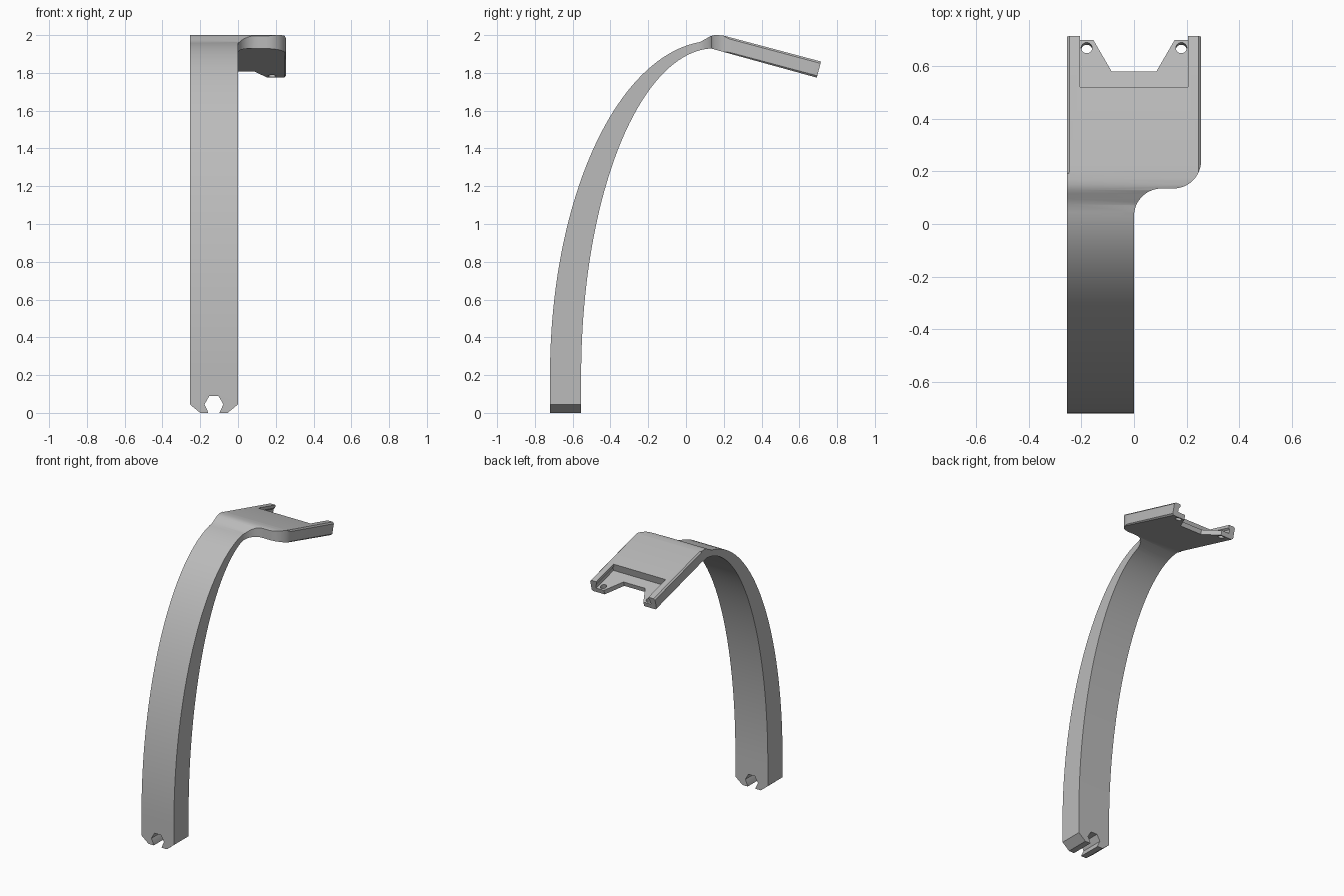
import bpy, bmesh, math
from mathutils import Matrix, Vector

cube = bpy.data.objects.get("Cube")
if cube:
    bpy.data.objects.remove(cube, do_unlink=True)

grey = bpy.data.materials.new("plain_grey")
grey.use_nodes = True
COLOUR = (0.5, 0.5, 0.5, 1)
grey.diffuse_color = COLOUR
grey.node_tree.nodes["Principled BSDF"].inputs["Base Color"].default_value = COLOUR

HALF = 0.255          # half width of the plate
THICK = 0.088         # thickness of the plate
TILT = math.radians(15)
# Plate frame: origin at the top of its rear edge, y along the slope
PLATE = Matrix.Translation((0, 0.715, 1.86)) @ Matrix.Rotation(-TILT, 4, 'X')


def prism(name, points, axis, lo, hi, matrix=None):
    """Extrude a 2D outline along x, y or z from lo to hi."""
    place = {'X': lambda a, b: (lo, a, b),
             'Y': lambda a, b: (a, lo, b),
             'Z': lambda a, b: (a, b, lo)}[axis]
    bm = bmesh.new()
    face = bm.faces.new([bm.verts.new(place(a, b)) for a, b in points])
    ext = bmesh.ops.extrude_face_region(bm, geom=[face])
    shift = Vector([hi - lo if c == axis else 0 for c in 'XYZ'])
    bmesh.ops.translate(bm, vec=shift,
                        verts=[v for v in ext["geom"] if isinstance(v, bmesh.types.BMVert)])
    bmesh.ops.recalc_face_normals(bm, faces=bm.faces)
    if matrix:
        bm.transform(matrix)
    mesh = bpy.data.meshes.new(name)
    bm.to_mesh(mesh)
    bm.free()
    mesh.materials.append(grey)
    obj = bpy.data.objects.new(name, mesh)
    bpy.context.collection.objects.link(obj)
    return obj


def arc(cx, cy, rx, ry, start, end, steps):
    angles = [math.radians(start + (end - start) * i / steps) for i in range(steps + 1)]
    return [(cx + rx * math.cos(t), cy + ry * math.sin(t)) for t in angles]


def carve(target, cutter, operation='DIFFERENCE'):
    cutter.hide_render = True
    mod = target.modifiers.new("carve", 'BOOLEAN')
    mod.object, mod.operation, mod.solver = cutter, operation, 'EXACT'
    bpy.context.view_layer.objects.active = target
    bpy.ops.object.modifier_apply(modifier=mod.name)
    bpy.data.objects.remove(cutter, do_unlink=True)


# Side profile: curved arm flowing into the tilted plate
end_top = PLATE @ Vector((0, 0, 0))
end_low = PLATE @ Vector((0, 0, -THICK))
profile = [(-0.72, 0)] + arc(0.15, 0.2, 0.87, 1.77, 180, 95, 44)
profile += [(0.095, 1.975), (0.115, 1.986), (0.13, 1.995), (0.15, 2.0),
            (0.17, 2.0), (0.2, 1.997), (end_top.y, end_top.z), (end_low.y, end_low.z)]
profile += arc(0.15, 0.2, 0.705, 1.73, 91.5, 180, 44) + [(-0.555, 0)]
bracket = prism("curved_arm_with_plate", profile, 'X', -HALF, HALF)

# Plan outline: narrow arm, S-shaped shoulder, wide plate
plan = [(-0.4, -1), (0, -1)]
plan += arc(0.105, 0.03, 0.105, 0.105, 180, 90, 12)
plan += arc(0.15, 0.24, 0.105, 0.105, -90, 0, 12)
plan += [(HALF, 1), (-0.4, 1)]
carve(bracket, prism("plan_cutter", plan, 'Z', -0.5, 2.5), 'INTERSECT')

# Chamfered foot with a hexagonal notch
for side in (-1, 1):
    mid = -HALF / 2
    corner = [(mid + side * (HALF / 2 + dx), z)
              for dx, z in ((-0.055, 0), (-0.055, -0.1), (0.1, -0.1), (0.1, 0.045), (0, 0.045))]
    carve(bracket, prism("foot_cutter", corner, 'Y', -1, 0))
notch = arc(-HALF / 2, 0.045, 0.05, 0.05, -60, 240, 5)
notch = [(-0.097, -0.05), (-0.097, 0.004)] + notch[1:5] + [(-0.158, 0.004), (-0.158, -0.05)]
carve(bracket, prism("notch_cutter", notch, 'Y', -1, 0))

# Recess between the rails, with a slight undercut below the rail lips
carve(bracket, prism("recess_cutter",
                     [(-0.205, 0.1), (-0.205, -0.02), (-0.215, -0.03), (-0.215, -0.055),
                      (0.215, -0.055), (0.215, -0.03), (0.205, -0.02), (0.205, 0.1)],
                     'Y', -0.2, 0.1, PLATE))

# Tapered opening in the recess floor
carve(bracket, prism("opening_cutter",
                     [(-0.085, -0.125), (0.085, -0.125), (0.155, 0), (0.155, 0.1),
                      (-0.155, 0.1), (-0.155, 0)], 'Z', -0.2, 0.1, PLATE))

for side in (-1, 1):
    # Screw hole
    carve(bracket, prism("hole_cutter", arc(side * 0.18, -0.032, 0.021, 0.021, 0, 345, 23),
                         'Z', -0.2, 0.1, PLATE))
    # Chamfers along the outer plate edges
    for z, up in ((0, 1), (-THICK, -1)):
        edge = [(side * (HALF - 0.01), z), (side * (HALF - 0.01), z + up * 0.02),
                (side * (HALF + 0.02), z + up * 0.02), (side * (HALF + 0.02), z - up * 0.01),
                (side * HALF, z - up * 0.01)]
        carve(bracket, prism("edge_cutter", edge, 'Y', -0.54, 0.1, PLATE))

bpy.ops.object.select_all(action='DESELECT')
bracket.select_set(True)
bpy.context.view_layer.objects.active = bracket
bpy.ops.object.shade_smooth_by_angle(angle=math.radians(30))
